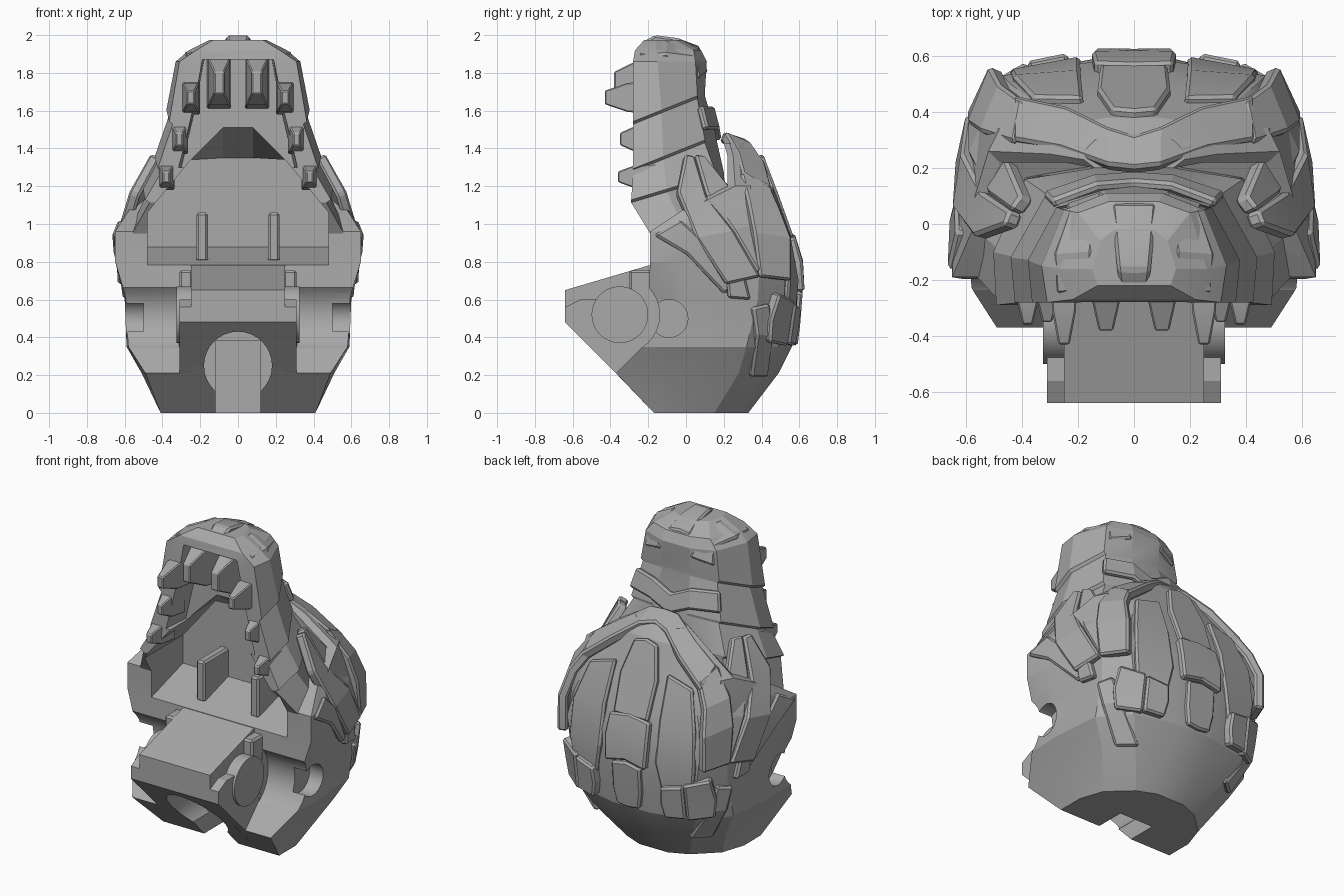
import bpy, bmesh, math
from mathutils import Vector
from mathutils.bvhtree import BVHTree

if "Cube" in bpy.data.objects:
    bpy.data.objects.remove(bpy.data.objects["Cube"])

grey = bpy.data.materials.new("plain_grey")
grey.use_nodes = True
colour = (0.4, 0.4, 0.4, 1)
grey.diffuse_color = colour
grey.node_tree.nodes["Principled BSDF"].inputs["Base Color"].default_value = colour
parts, cutters = [], []


def make(name, bm, group=parts):
    bmesh.ops.recalc_face_normals(bm, faces=bm.faces)
    mesh = bpy.data.meshes.new(name)
    bm.to_mesh(mesh)
    bm.free()
    mesh.materials.append(grey)
    obj = bpy.data.objects.new(name, mesh)
    bpy.context.collection.objects.link(obj)
    group.append(obj)
    return obj


def skin(name, rings, group=parts):
    """Closed skin over rings of equal length."""
    bm = bmesh.new()
    loops = [[bm.verts.new(p) for p in ring] for ring in rings]
    for a, b in zip(loops, loops[1:]):
        for i in range(len(a)):
            j = (i + 1) % len(a)
            bm.faces.new((a[i], a[j], b[j], b[i]))
    bm.faces.new(loops[0])
    bm.faces.new(loops[-1])
    return make(name, bm, group)


def both(half):
    return half + [(-x, y, z) for x, y, z in reversed(half)]


def level(z, half, tilt=0.0, grow=1.0):
    return both([(x * grow, y, z + tilt * y) for x, y in half])


def side_prism(name, x0, x1, outline, group=parts):
    return skin(name, [[(x, y, z) for y, z in outline] for x in (x0, x1)], group)


def disc(y, z, r, n=32):
    return [(y + r * math.cos(i * math.tau / n), z + r * math.sin(i * math.tau / n)) for i in range(n)]


def bevel(obj, width=0.012):
    m = obj.modifiers.new("bevel", "BEVEL")
    m.width, m.segments, m.limit_method = width, 1, "ANGLE"


def mirror(obj):
    m = obj.modifiers.new("mirror", "MIRROR")
    m.use_clip = True


def strip(name, pairs, thick=0.07):
    """Mirrored armour plate made from a strip of point pairs."""
    bm = bmesh.new()
    rows = [[bm.verts.new(p) for p in pair] for pair in pairs]
    for (a, b), (c, d) in zip(rows, rows[1:]):
        bm.faces.new((a, b, d, c))
    obj = make(name, bm)
    mirror(obj)
    m = obj.modifiers.new("thickness", "SOLIDIFY")
    m.thickness, m.offset, m.use_even_offset = thick, 0, False
    bevel(obj)


def box(name, x, y, z, size):
    bm = bmesh.new()
    bmesh.ops.create_cube(bm, size=1)
    bmesh.ops.scale(bm, vec=size, verts=bm.verts)
    bmesh.ops.translate(bm, vec=(x, y, z), verts=bm.verts)
    obj = make(name, bm)
    mirror(obj)
    bevel(obj)


# Skull shell
skull = skin("skull", [
    level(0, [(.41, -.17), (.41, 0), (.36, .15), (.22, .28), (.1, .33)]),
    level(.21, [(.49, -.37), (.51, -.1), (.48, .28), (.34, .42), (.12, .49)]),
    level(.35, [(.58, -.23), (.59, 0), (.56, .32), (.41, .49), (.13, .56)]),
    level(.6, [(.59, -.2), (.6, 0), (.56, .38), (.44, .52), (.14, .59)]),
    level(.8, [(.65, -.19), (.65, -.03), (.57, .39), (.47, .53), (.14, .58)]),
    level(.96, [(.65, -.19), (.64, -.03), (.55, .38), (.44, .5), (.13, .53)]),
    level(1.1, [(.56, .02), (.58, .06), (.52, .36), (.39, .46), (.12, .48)]),
    level(1.2, [(.48, .22), (.52, .26), (.48, .34), (.33, .41), (.12, .44)]),
    level(1.36, [(.25, .22), (.3, .25), (.28, .3), (.2, .36), (.1, .38)]),
    level(1.43, [(.14, .2), (.18, .23), (.17, .27), (.14, .3), (.08, .32)])])
shell = BVHTree.FromObject(skull, bpy.context.evaluated_depsgraph_get())


def back_plate(name, pairs, thick=0.07):
    """Plate given by x and z, laid on the rear of the skull."""
    def lay(x, z):
        hit = shell.ray_cast(Vector((x, 3, z)), Vector((0, -1, 0)))[0]
        return hit or shell.find_nearest(Vector((x, .4, z)))[0]
    strip(name, [[lay(*p) for p in pair] for pair in pairs], thick)


def side_plate(name, pairs, thick=0.07):
    """Plate given by y and z, laid on the flank of the skull."""
    def lay(y, z):
        hit = shell.ray_cast(Vector((3, y, z)), Vector((-1, 0, 0)))[0]
        return hit or shell.find_nearest(Vector((.6, y, z)))[0]
    strip(name, [[lay(*p) for p in pair] for pair in pairs], thick)


# Snout with stepped armour bands
bands = [(1.2, [(.48, -.29), (.49, -.1), (.38, .16), (.14, .2)], .3),
         (1.39, [(.415, -.28), (.43, -.12), (.31, .1), (.12, .16)], .4),
         (1.64, [(.355, -.28), (.37, -.13), (.27, .06), (.1, .1)], .4)]
rings = [level(.95, [(.56, -.19), (.58, 0), (.44, .18), (.15, .24)])]
for z, half, tilt in bands:
    rings += [level(z, half, tilt, .975), level(z + .015, half, tilt, 1.025)]
rings += [level(1.86, [(.31, -.28), (.33, -.15), (.25, .05), (.1, .11)]),
          level(1.92, [(.22, -.27), (.26, -.16), (.2, .04), (.09, .08)]),
          level(1.975, [(.13, -.22), (.15, -.16), (.12, -.06), (.07, -.02)])]
snout = skin("snout", rings)

# Jaw hinge block
jaw = side_prism("hinge_block", -.25, .25, [(-.64, .49), (-.64, .65), (-.2, .78), (-.1, .78), (-.1, 0), (-.17, 0)])
base = side_prism("hinge_base", -.31, .31, [(-.64, .48), (-.64, .56), (-.56, .6), (-.1, .6), (-.1, 0), (-.16, 0)])
for s in (-1, 1):
    side_prism("hinge_disc", s * .24, s * .325, disc(-.35, .52, .15))
box("hinge_lug", .275, -.22, .67, (.07, .16, .17))

# Cutters: mouth, palate, hinge wells, neck socket
mouth = skin("mouth_cutter", [
    both([(.48, y, .84 + .3 * y), (.48, y, 1.06), (.25, y, 1.34), (.08, y, top)])
    for y, top in ((-.7, 1.51), (-.1, 1.51), (.13, 1.35))], cutters)
palate = skin("palate_cutter", [
    both([(wide, y, 1.3), (wide * .75, y, 1.62), (wide * .6, y, 1.87)])
    for y, wide in ((-.6, .34), (-.1, .3))], cutters)
wells = [side_prism("well_cutter", s * .312, s * .9, disc(-.35, .52, .21), cutters) for s in (-1, 1)]
pins = [side_prism("pin_cutter", s * .5, s * .9, disc(-.09, .5, .1), cutters) for s in (-1, 1)]
socket = skin("socket_cutter", [[(x, y, z) for x, z in disc(0, .25, .18)] for y in (-.9, -.12)], cutters)
slot = skin("slot_cutter", [level(z, [(.12, -.9), (.12, .02)]) for z in (-.1, .38)], cutters)
cuts = {skull: [mouth, socket, slot] + wells + pins, snout: [mouth, palate],
        jaw: [socket, slot], base: [socket, slot]}
for obj, tools in cuts.items():
    for tool in tools:
        m = obj.modifiers.new("cut", "BOOLEAN")
        m.operation, m.solver, m.object = "DIFFERENCE", "EXACT", tool

# Teeth and mouth fins


def tooth(name, x, z, root, tip, w, h):
    def ring(y, k):
        return [(x + a * w * k, y, z + b * h * k) for a, b in ((-1, -1), (1, -1), (1, 1), (-1, 1))]
    obj = skin(name, [ring(root, 1), ring((root + tip) / 2 - .02, .85), ring(tip, .4)])
    mirror(obj)
    bevel(obj, .006)


tooth("front_fang", .1, 1.75, -.08, -.38, .065, .14)
tooth("large_fang", .25, 1.67, -.15, -.43, .05, .09)
tooth("middle_tooth", .31, 1.45, -.15, -.35, .045, .08)
tooth("rear_tooth", .38, 1.25, -.15, -.36, .045, .07)
box("mouth_fin", .19, .02, .93, (.06, .26, .26))

# Nose plates
strip("nose_plate", [((0, -.23, 1.94), (.05, -.23, 1.94)), ((0, -.16, 1.98), (.06, -.16, 1.98)),
                     ((0, -.05, 1.965), (.07, -.05, 1.965)), ((0, .07, 1.92), (.08, .07, 1.91))], .04)
strip("nostril_plate", [((.14, -.24, 1.93), (.27, -.25, 1.87)), ((.14, -.1, 1.95), (.28, -.11, 1.88)),
                        ((.12, .05, 1.9), (.23, .03, 1.87)), ((.1, .1, 1.8), (.24, .05, 1.76))], .05)
strip("bridge_chevron", [((0, .14, 1.56), (0, .17, 1.44)), ((.13, .13, 1.62), (.14, .16, 1.5)),
                         ((.29, .07, 1.62), (.32, .1, 1.5))], .04)

# Swept brow running from the crest to the rear corners
strip("brow_band", [((0, .19, 1.46), (0, .31, 1.42)), ((.09, .2, 1.46), (.09, .34, 1.4)),
                    ((.25, .26, 1.36), (.23, .41, 1.3)), ((.42, .29, 1.25), (.42, .45, 1.15))], .06)
strip("brow_wing", [((.41, .28, 1.26), (.38, .43, 1.2)), ((.53, .32, 1.1), (.46, .49, 1.07)),
                    ((.57, .35, .95), (.49, .55, .92)), ((.57, .38, .72), (.49, .55, .7))], .06)

# Cheek armour
strip("cheek_blade", [((.44, -.01, 1.36), (.42, .04, 1.35)), ((.55, -.05, 1.16), (.52, .11, 1.13)),
                      ((.62, .05, .92), (.59, .25, .96)), ((.61, .21, .68), (.57, .39, .72))], .06)
strip("inner_blade", [((.42, .04, 1.36), (.38, .09, 1.35)), ((.5, .1, 1.15), (.44, .23, 1.18)),
                      ((.57, .24, .96), (.52, .34, .98)), ((.57, .37, .74), (.54, .43, .76))], .06)
side_plate("jaw_cheek", [((-.17, .94), (-.03, 1.02)), ((0, .84), (.07, .93)), ((.2, .63), (.28, .7))], .04)
side_plate("ear_block", [((.21, .74), (.3, .76)), ((.22, .61), (.34, .6))], .07)
side_plate("lower_rib", [((.34, .56), (.43, .58)), ((.36, .42), (.45, .42)), ((.33, .2), (.42, .2))], .06)

# Rear spine and panels
back_plate("crown", [((0, 1.36), (.08, 1.34)), ((0, 1.15), (.13, 1.15)), ((0, .92), (.12, .92))], .06)
back_plate("middle_spine", [((0, .94), (.14, .92)), ((0, .8), (.15, .79)), ((0, .67), (.14, .64))], .08)
back_plate("lower_spine", [((0, .66), (.1, .64)), ((0, .48), (.1, .48)), ((0, .36), (.08, .37))], .06)
back_plate("rear_panel", [((.18, 1.2), (.36, 1.15)), ((.19, .95), (.43, .92)),
                          ((.19, .7), (.44, .7)), ((.23, .5), (.42, .55))], .05)
back_plate("rear_block", [((.23, .56), (.37, .59)), ((.22, .46), (.37, .48)), ((.24, .36), (.37, .37))], .1)
back_plate("corner_block", [((.36, .6), (.5, .64)), ((.36, .48), (.51, .5)), ((.36, .36), (.49, .38))], .1)

# Bake the cuts and smooth the gentle faces
graph = bpy.context.evaluated_depsgraph_get()
baked = [(obj, bpy.data.meshes.new_from_object(obj.evaluated_get(graph))) for obj in parts]
for obj, mesh in baked:
    obj.modifiers.clear()
    obj.data = mesh
for tool in cutters:
    bpy.data.objects.remove(tool)
bpy.ops.object.select_all(action="DESELECT")
for obj in parts:
    obj.select_set(True)
bpy.context.view_layer.objects.active = skull
bpy.ops.object.shade_smooth_by_angle(angle=math.radians(16))
